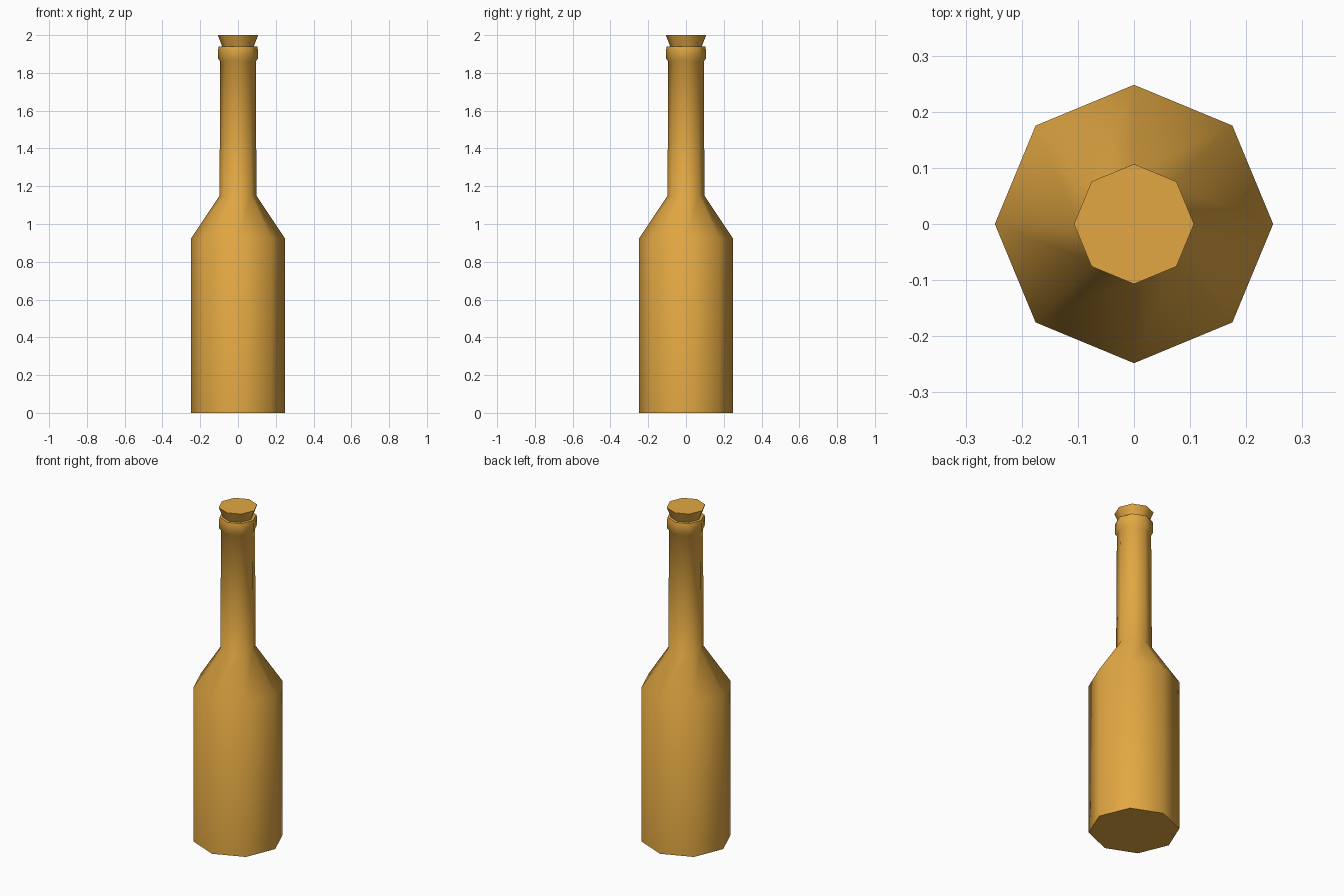
import bpy
import bmesh
import math

SIDES = 8

cube = bpy.data.objects.get("Cube")
if cube:
    bpy.data.objects.remove(cube, do_unlink=True)


def make_material(name, colour):
    mat = bpy.data.materials.new(name)
    mat.use_nodes = True
    mat.diffuse_color = colour
    mat.node_tree.nodes["Principled BSDF"].inputs["Base Color"].default_value = colour
    return mat


def lathe(name, profile, mat):
    """Turn a (radius, height) profile into a closed eight-sided solid."""
    bm = bmesh.new()
    rings = []
    for radius, z in profile:
        angles = [math.tau * i / SIDES for i in range(SIDES)]
        rings.append([bm.verts.new((radius * math.cos(a), radius * math.sin(a), z))
                      for a in angles])
    for low, high in zip(rings, rings[1:]):
        for i in range(SIDES):
            j = (i + 1) % SIDES
            bm.faces.new((low[i], low[j], high[j], high[i]))
    bm.faces.new(rings[0][::-1])
    bm.faces.new(rings[-1])
    mesh = bpy.data.meshes.new(name)
    bm.to_mesh(mesh)
    bm.free()
    mesh.materials.append(mat)
    obj = bpy.data.objects.new(name, mesh)
    bpy.context.collection.objects.link(obj)
    # Smooth sides, crisp caps
    bpy.ops.object.select_all(action='DESELECT')
    obj.select_set(True)
    bpy.context.view_layer.objects.active = obj
    bpy.ops.object.shade_smooth_by_angle(angle=math.radians(55))
    return obj


amber = make_material("amber", (0.76, 0.39, 0.055, 1))

# Body, shoulder, neck and rolled lip
lathe("bottle", [(0.248, 0), (0.248, 0.925), (0.098, 1.15), (0.094, 1.86),
                 (0.105, 1.875), (0.105, 1.925), (0.102, 1.94)], amber)

# Tapered stopper seated in the neck
lathe("stopper", [(0.072, 1.91), (0.107, 2.0)], amber)
